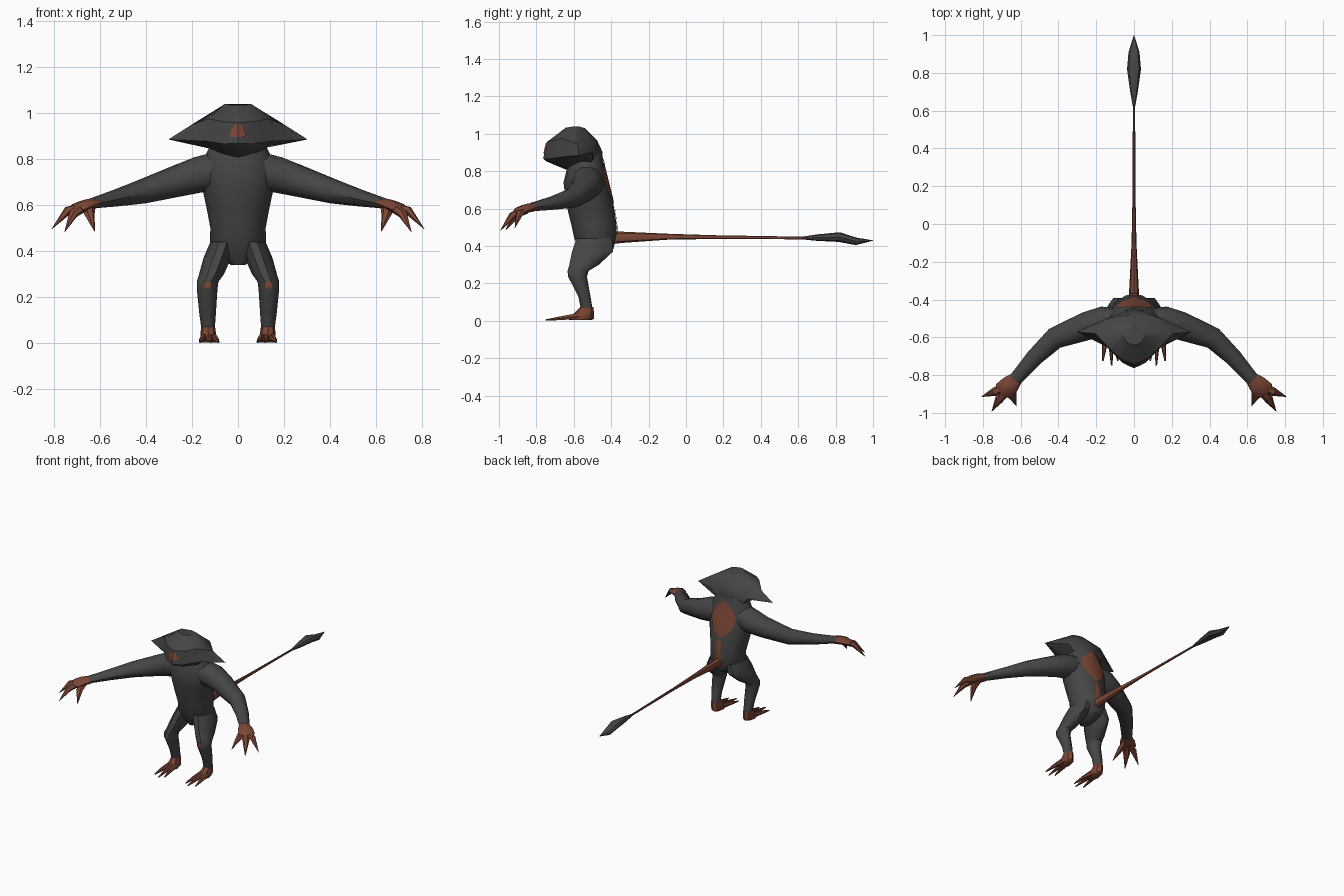
import bpy, bmesh, math
from mathutils import Vector

if "Cube" in bpy.data.objects:
    bpy.data.objects.remove(bpy.data.objects["Cube"])


def material(name, rgb):
    m = bpy.data.materials.new(name)
    m.diffuse_color = (*rgb, 1)
    m.use_nodes = True
    m.node_tree.nodes["Principled BSDF"].inputs["Base Color"].default_value = m.diffuse_color
    return m


GREY = material("charcoal skin", (0.06, 0.06, 0.06))
RED = material("rust red", (0.2, 0.062, 0.036))


def finish(name, bm, mat, mirror=False, angle=40):
    bmesh.ops.remove_doubles(bm, verts=bm.verts, dist=0.0004)
    bmesh.ops.recalc_face_normals(bm, faces=bm.faces)
    me = bpy.data.meshes.new(name)
    bm.to_mesh(me)
    bm.free()
    for p in me.polygons:
        p.use_smooth = True
    me.set_sharp_from_angle(angle=math.radians(angle))
    me.materials.append(mat)
    ob = bpy.data.objects.new(name, me)
    bpy.context.collection.objects.link(ob)
    if mirror:
        ob.modifiers.new("mirror", "MIRROR").use_mirror_merge = False
    return ob


def skin(bm, rings):
    """Join equal rings of vertices with quads and cap both ends."""
    n = len(rings[0])
    for a, b in zip(rings, rings[1:]):
        for i in range(n):
            j = (i + 1) % n
            bm.faces.new((a[i], a[j], b[j], b[i]))
    bm.faces.new(rings[0])
    bm.faces.new(rings[-1])


def loft(name, rings, mat, n=8, level=False, mirror=False):
    """rings: (x, y, z, half width, half depth); level keeps the rings horizontal."""
    bm = bmesh.new()
    pts = [Vector(r[:3]) for r in rings]
    out = []
    for k, r in enumerate(rings):
        t = (pts[min(k + 1, len(pts) - 1)] - pts[max(k - 1, 0)]).normalized()
        u = Vector((1, 0, 0)) if level else t.cross(Vector((0, 0, 1))).normalized()
        v = Vector((0, 1, 0)) if level else u.cross(t)
        ring = []
        for i in range(n):
            a = 2 * math.pi * i / n
            ring.append(bm.verts.new(pts[k] + u * (r[3] * math.cos(a)) + v * (r[4] * math.sin(a))))
        out.append(ring)
    skin(bm, out)
    return finish(name, bm, mat, mirror)


# Torso, from crotch to neck: z, centre y, half width, half depth
TORSO = [(.34, -.50, .03, .05), (.38, -.48, .09, .09), (.44, -.485, .122, .112),
         (.50, -.49, .12, .12), (.58, -.505, .135, .125), (.66, -.52, .152, .125),
         (.74, -.535, .165, .12), (.82, -.535, .14, .10), (.90, -.53, .10, .08)]
loft("torso", [(0, y, z, a, b) for z, y, a, b in TORSO], GREY, 16, True)


# Red patches lying on the back
def back_y(x, z):
    for p, q in zip(TORSO, TORSO[1:]):
        if p[0] <= z <= q[0]:
            f = (z - p[0]) / (q[0] - p[0])
            y, a, b = (p[i] + f * (q[i] - p[i]) for i in (1, 2, 3))
            return y + b * math.sqrt(max(0, 1 - (x / a) ** 2)) + 0.004


def back_patch(name, rows, cols=9):
    bm = bmesh.new()
    grid = []
    for z, w in rows:
        xs = [w * (2 * i / (cols - 1) - 1) for i in range(cols)]
        grid.append([bm.verts.new((x, back_y(x, z), z)) for x in xs])
    for a, b in zip(grid, grid[1:]):
        for i in range(cols - 1):
            bm.faces.new((a[i + 1], a[i], b[i], b[i + 1]))
    ob = finish(name, bm, RED)
    if sum(p.normal.y for p in ob.data.polygons) < 0:
        ob.data.flip_normals()


back_patch("back_oval", [(.62, .008), (.66, .055), (.70, .085), (.74, .096), (.78, .09),
                         (.82, .062), (.85, .03), (.87, .008)])
back_patch("back_stripe", [(.46, .03), (.50, .022), (.54, .02), (.58, .02), (.605, .012)])

# Arms
loft("arm", [(.07, -.535, .75, .085, .09), (.17, -.525, .732, .088, .082),
             (.25, -.54, .708, .075, .072), (.42, -.605, .657, .058, .053),
             (.53, -.71, .63, .045, .037), (.63, -.825, .608, .035, .023)],
     GREY, 10, mirror=True)

# Hands with three clawed fingers
loft("palm", [(.622, -.817, .608, .036, .024), (.655, -.85, .602, .05, .024),
              (.69, -.885, .588, .055, .022), (.70, -.90, .58, .035, .012)], RED, 8, mirror=True)
FINGERS = [((.675, -.86, .59), (.738, -.888, .577), (.808, -.915, .497)),
           ((.675, -.88, .588), (.715, -.93, .562), (.753, -.992, .483)),
           ((.645, -.86, .59), (.645, -.91, .56), (.622, -.965, .485))]
for a, b, c in FINGERS:
    loft("finger", [(*a, .026, .02), (*b, .023, .019), (*c, .001, .001)], RED, 6, mirror=True)

# Legs, with a small red face on each kneecap
leg = loft("leg", [(.065, -.49, .44, .055, .10), (.09, -.50, .37, .06, .115),
                   (.115, -.545, .30, .054, .083), (.132, -.577, .267, .047, .059),
                   (.134, -.58, .237, .045, .053), (.132, -.543, .13, .036, .034),
                   (.13, -.53, .06, .029, .033)], GREY, 10, True, True)
leg.data.materials.append(RED)
for p in leg.data.polygons:
    if p.normal.y < -.85 and .237 < p.center.z < .267:
        p.material_index = 1

# Feet with three toes
loft("foot", [(.13, -.53, .075, .03, .034), (.129, -.545, .04, .034, .054),
              (.127, -.562, .012, .037, .07), (.127, -.565, .004, .034, .06)], RED, 8, True, True)
for x0, x1, y1 in ((.105, .085, -.725), (.125, .118, -.75), (.148, .165, -.725)):
    loft("toe", [(x0, -.57, .026, .017, .018), (x0 * .5 + x1 * .5, -.65, .017, .013, .013),
                 (x1, y1, .005, .004, .004)], RED, 6, mirror=True)

# Tail and its spear-shaped tip
loft("tail", [(0, -.41, .445, .03, .036), (0, -.34, .447, .025, .03), (0, -.1, .45, .013, .016),
              (0, .15, .448, .008, .01), (0, .64, .443, .006, .007)], RED, 8)
loft("tail_tip", [(0, .62, .443, .006, .007), (0, .70, .445, .02, .017), (0, .82, .448, .037, .026),
                  (0, .91, .425, .029, .02), (0, 1.0, .43, .001, .001)], GREY, 8)

# Head: half outlines from front to back, mirrored into rings (crown, brow, ears, mouth, chin)
HEAD = [
    [(0, -.64, 1.035), (.035, -.63, 1.035), (.055, -.60, 1.04), (.055, -.575, 1.04), (.04, -.55, 1.03), (0, -.54, 1.03)],
    [(0, -.743, .957), (.07, -.715, .963), (.13, -.66, .975), (.205, -.58, .947), (.12, -.495, .965), (0, -.475, .965)],
    [(0, -.764, .868), (.06, -.735, .866), (.145, -.65, .878), (.302, -.572, .885), (.15, -.50, .90), (0, -.445, .90)],
    [(0, -.745, .852), (.06, -.71, .845), (.12, -.635, .845), (.13, -.58, .857), (.10, -.50, .845), (0, -.46, .85)],
    [(0, -.64, .808), (.04, -.625, .815), (.06, -.60, .82), (.06, -.57, .82), (.05, -.53, .82), (0, -.51, .82)],
]
bm = bmesh.new()
skin(bm, [[bm.verts.new(p) for p in h + [(-x, y, z) for x, y, z in h[-2:0:-1]]] for h in HEAD])
finish("head", bm, GREY, angle=35)

# Red mark on the front of the face, folded along the centre line
bm = bmesh.new()
for s in (1, -1):
    half = [(0, .955), (.012, .95), (.03, .925), (.036, .90), (.02, .897), (0, .893)]
    f = bm.faces.new([bm.verts.new((s * x, -.748 - (.957 - z) * .236 + .38 * x, z)) for x, z in half])
mark = finish("face_mark", bm, RED)
if mark.data.polygons[0].normal.y > 0:
    mark.data.flip_normals()
